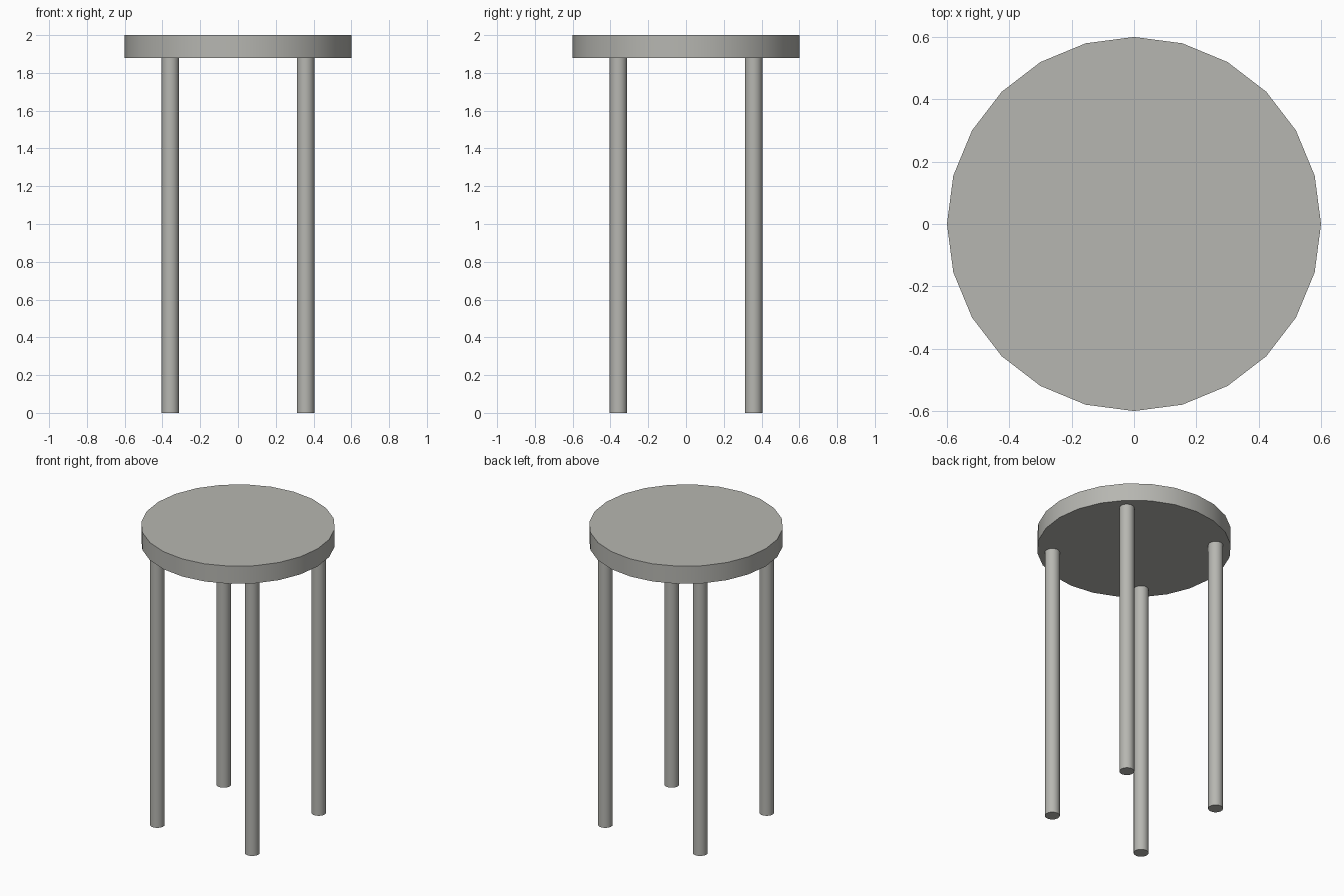
import bpy
import math

cube = bpy.data.objects.get("Cube")
if cube:
    bpy.data.objects.remove(cube, do_unlink=True)

SEAT_RADIUS, HEIGHT, SEAT_THICKNESS = 0.6, 2.0, 0.12
LEG_RADIUS, LEG_OFFSET = 0.046, 0.358
UNDERSIDE = HEIGHT - SEAT_THICKNESS

# One warm grey for the whole stool
grey = bpy.data.materials.new("warm_grey")
grey.use_nodes = True
colour = (0.47, 0.47, 0.44, 1.0)
grey.diffuse_color = colour
grey.node_tree.nodes["Principled BSDF"].inputs["Base Color"].default_value = colour


def cylinder(name, radius, bottom, top, x=0.0, y=0.0):
    """Upright smooth-sided cylinder with crisp rims."""
    bpy.ops.mesh.primitive_cylinder_add(
        vertices=24, radius=radius, depth=top - bottom,
        location=(x, y, (bottom + top) / 2))
    part = bpy.context.object
    part.name = name
    part.data.materials.append(grey)
    bpy.ops.object.shade_smooth_by_angle(angle=math.radians(30))
    return part


# Round seat
cylinder("seat", SEAT_RADIUS, UNDERSIDE, HEIGHT)

# Four straight legs
for end, sy in (("front", -1), ("back", 1)):
    for side, sx in (("right", -1), ("left", 1)):
        cylinder(f"{end}_{side}_leg", LEG_RADIUS, 0.0, UNDERSIDE,
                 sx * LEG_OFFSET, sy * LEG_OFFSET)
